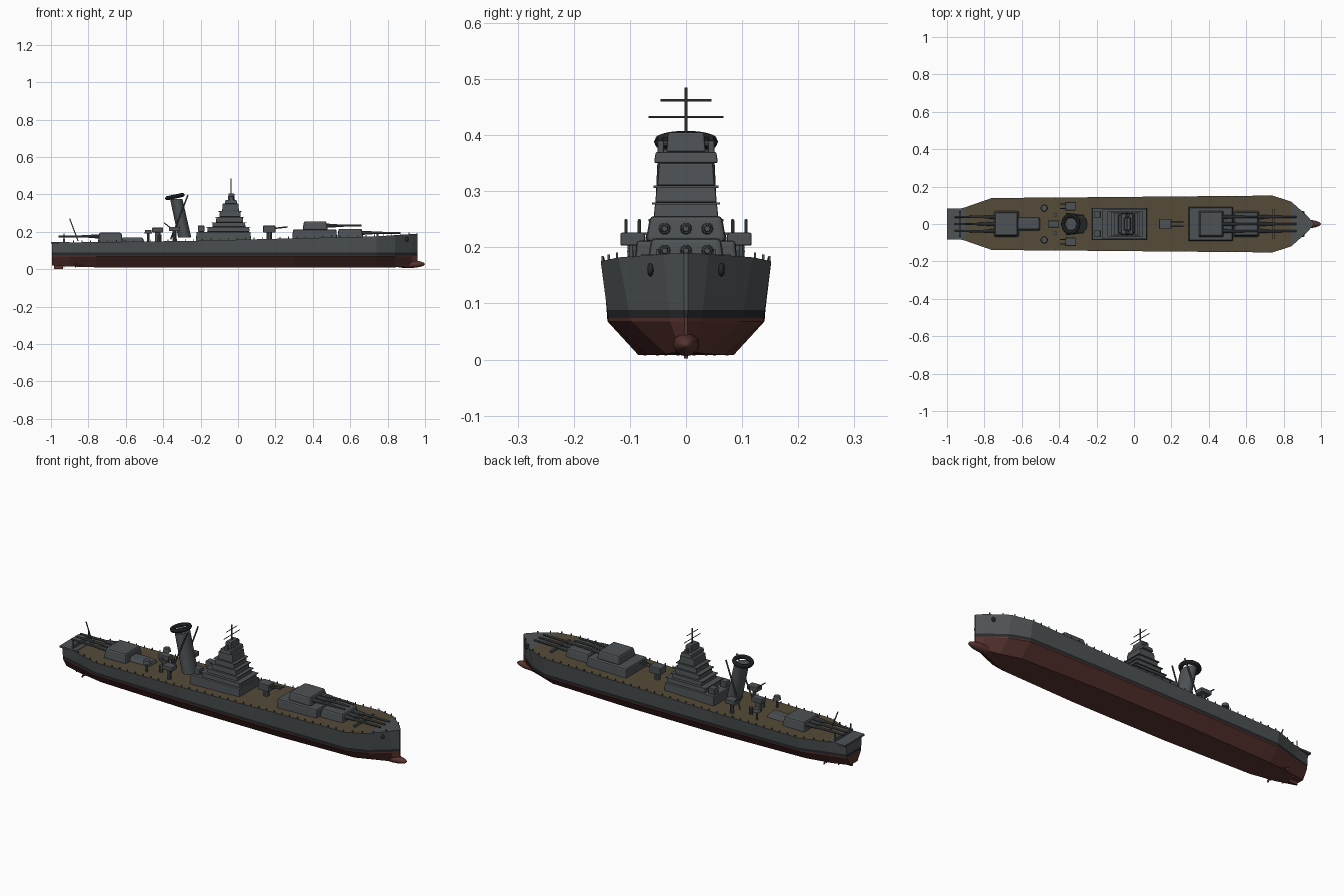
import bpy, bmesh, math
from mathutils import Vector

if "Cube" in bpy.data.objects:
    bpy.data.objects.remove(bpy.data.objects["Cube"])


def material(name, rgb):
    m = bpy.data.materials.new(name)
    m.diffuse_color = (*rgb, 1)
    m.use_nodes = True
    m.node_tree.nodes["Principled BSDF"].inputs["Base Color"].default_value = m.diffuse_color
    return m


GREY = material("ship_grey", (0.075, 0.085, 0.09))
RED = material("hull_red", (0.10, 0.035, 0.03))
BLACK = material("boot_black", (0.02, 0.022, 0.024))
WOOD = material("deck_wood", (0.09, 0.07, 0.04))


def make(name, verts, faces, mats, idx=None, bevel=0):
    me = bpy.data.meshes.new(name)
    me.from_pydata(verts, [], faces)
    for m in mats:
        me.materials.append(m)
    if idx:
        me.polygons.foreach_set("material_index", idx)
    bm = bmesh.new()
    bm.from_mesh(me)
    bmesh.ops.recalc_face_normals(bm, faces=bm.faces)
    bm.to_mesh(me)
    bm.free()
    ob = bpy.data.objects.new(name, me)
    bpy.context.collection.objects.link(ob)
    if bevel:
        mod = ob.modifiers.new("bevel", "BEVEL")
        mod.width, mod.segments = bevel, 2
    return ob


def box(name, x0, x1, hw, z0, z1, y=0, inset=0.0, bevel=0.003, mat=GREY):
    i = inset
    v = [(x0, y - hw, z0), (x1, y - hw, z0), (x1, y + hw, z0), (x0, y + hw, z0),
         (x0 + i, y - hw + i, z1), (x1 - i, y - hw + i, z1), (x1 - i, y + hw - i, z1), (x0 + i, y + hw - i, z1)]
    f = [(3, 2, 1, 0), (4, 5, 6, 7), (0, 1, 5, 4), (1, 2, 6, 5), (2, 3, 7, 6), (3, 0, 4, 7)]
    return make(name, v, f, [mat], bevel=bevel)


def tube(name, p, q, r, r2=None, n=10, mat=GREY):
    p, q = Vector(p), Vector(q)
    r2 = r if r2 is None else r2
    rot = (q - p).to_track_quat("Z", "Y")
    ring = [Vector((math.cos(a), math.sin(a), 0)) for a in [2 * math.pi * k / n for k in range(n)]]
    v = [p + rot @ (c * r) for c in ring] + [q + rot @ (c * r2) for c in ring]
    f = [(k, (k + 1) % n, (k + 1) % n + n, k + n) for k in range(n)]
    f += [tuple(range(n))[::-1], tuple(range(n, 2 * n))]
    return make(name, v, f, [mat])


def ball(name, loc, size, mat=GREY, rx=0):
    bpy.ops.mesh.primitive_uv_sphere_add(segments=16, ring_count=8, radius=1, location=loc, rotation=(rx, 0, 0))
    ob = bpy.context.object
    ob.name, ob.scale = name, size
    ob.data.materials.append(mat)
    bpy.ops.object.shade_smooth_by_angle()
    return ob


# Hull: x, deck half width, waterline half width, bottom half width, deck z, keel z
stations = [(-0.995, .066, .06, .03, .140, .020), (-0.9, .09, .085, .05, .143, .014),
            (-0.76, .139, .126, .07, .145, .010), (-0.25, .143, .136, .085, .151, .008),
            (0.3, .148, .14, .085, .165, .008), (0.74, .152, .138, .07, .175, .008),
            (0.84, .12, .098, .035, .182, .010), (0.93, .04, .028, .01, .188, .014),
            (0.96, .004, .003, .002, .190, .020)]
verts, faces, idx = [], [], []
for x, d, w, b, zd, zk in stations:
    half = [(b, zk), (w, .068), (w + (d - w) * .06, .074), (w + (d - w) * .18, .088), (d, zd)]
    verts += [(x, y, z) for y, z in half] + [(x, -y, z) for y, z in half[::-1]]
band = [RED, RED, BLACK, GREY, WOOD, GREY, BLACK, RED, RED, RED]
hull_mats = [GREY, RED, BLACK, WOOD]
for s in range(len(stations) - 1):
    for k in range(10):
        a, b = s * 10 + k, s * 10 + (k + 1) % 10
        faces.append((a, b, b + 10, a + 10))
        m = GREY if band[k] is WOOD and (s == 0 or s >= 6) else band[k]
        idx.append(hull_mats.index(m))
end = (len(stations) - 1) * 10
for o in (0, end):
    for k, m in enumerate((1, 1, 2, 0)):
        faces.append((o + k, o + k + 1, o + 8 - k, o + 9 - k))
        idx.append(m)
make("hull", verts, faces, hull_mats, idx)
ball("bow_bulb", (.91, 0, .027), (.09, .024, .021), RED)
box("stern_platform", -1, -.9, .083, .137, .146, bevel=0)


def edge(x):
    for a, b in zip(stations, stations[1:]):
        if a[0] <= x <= b[0]:
            t = (x - a[0]) / (b[0] - a[0])
            return a[1] + t * (b[1] - a[1]), a[4] + t * (b[4] - a[4])


# Deck edge posts, anchors, shafts, propellers
for s in (-1, 1):
    for k in range(40):
        x = -.88 + k * .046
        y, z = edge(x)
        box("deck_post", x - .002, x + .002, .002, z - .002, z + .01, y=s * (y - .003), bevel=0)
    ball("anchor", (.9, s * .063, .16), (.012, .006, .012), BLACK)
    for y, x in ((.062, -.86), (.025, -.92)):
        tube("propeller_shaft", (x + .16, s * y, .022), (x - .015, s * y, .02), .004, mat=RED)
        for k in range(3):
            a = k * 2 * math.pi / 3
            ball("propeller_blade", (x - .01, s * y - .01 * math.sin(a), .02 + .01 * math.cos(a)),
                 (.003, .007, .01), RED, a)
box("rudder", -.985, -.935, .004, .002, .045, bevel=0, mat=RED)


# Main battery
def turret(name, x0, x1, hw, z0, z1, gun_z, tip, gap):
    box(name, x0, x1, hw, z0, z1, inset=.008, bevel=.008)
    root = x1 - .01 if tip > x1 else x0 + .01
    step = math.copysign(.06, tip - root)
    for y in (-gap, 0, gap):
        tube(name + "_gun_sleeve", (root, y, gun_z), (root + step, y, gun_z), .011, .009)
        tube(name + "_gun", (root, y, gun_z), (tip, y, gun_z), .008, .005)


box("forward_gun_house", .29, .53, .092, .16, .212, inset=.004, bevel=.006)
turret("upper_forward_turret", .345, .48, .072, .21, .256, .233, .66, .038)
turret("lower_forward_turret", .53, .67, .07, .165, .216, .194, .87, .038)
turret("aft_turret", -.75, -.615, .07, .14, .195, .175, -.96, .038)
box("aft_deckhouse", -.63, -.5, .035, .145, .168, inset=.01)
box("gun_rest", -.935, -.925, .07, .143, .16, bevel=0)
for y in (-.065, .065):
    tube("gun_rest_post", (-.93, y, .14), (-.93, y, .19), .003)
tube("stern_staff", (-.855, 0, .15), (-.9, 0, .27), .003)
box("breakwater", .74, .75, .08, .17, .187, bevel=0)

# Stepped bridge tower
tiers = [(-.225, .07, .087, .145, .2), (-.165, .062, .074, .2, .226), (-.138, .04, .064, .226, .25),
         (-.118, .028, .058, .25, .28), (-.1, .015, .055, .28, .31), (-.085, .005, .051, .31, .35),
         (-.07, -.005, .057, .35, .37), (-.054, -.017, .035, .37, .405)]
for x0, x1, hw, z0, z1 in tiers:
    box("bridge_tier", x0, x1, hw, z0, z1, inset=.003)
    if .2 < z1 < .34:
        box("bridge_ledge", x0 - .005, x1 + .005, hw + .003, z1 - .004, z1, bevel=0)
for s in (-1, 1):
    box("signal_lamp", -.045, -.025, .006, .36, .39, y=s * .045)
tube("rangefinder", (-.035, -.052, .385), (-.035, .052, .385), .006)
tube("bridge_mast", (-.037, 0, .4), (-.037, 0, .485), .003)
for z, w in ((.432, .067), (.462, .045)):
    tube("mast_yard", (-.037, -w, z), (-.037, w, z), .002)

# Raked oval funnel with a wide dark cap
n, rings = 24, [(-.285, .17, .035, .046), (-.33, .375, .033, .046)]
fv = [(cx + rx * math.cos(2 * math.pi * k / n), ry * math.sin(2 * math.pi * k / n), z)
      for cx, z, rx, ry in rings for k in range(n)]
ff = [(k, (k + 1) % n, (k + 1) % n + n, k + n) for k in range(n)]
make("funnel", fv, ff + [tuple(range(n))[::-1], tuple(range(n, 2 * n))], [GREY])
bpy.ops.mesh.primitive_torus_add(major_segments=24, minor_segments=8, major_radius=.042, minor_radius=.011,
                                 location=(-.338, 0, .388), rotation=(0, math.radians(-12), 0))
cap = bpy.context.object
cap.name, cap.scale = "funnel_cap", (1, 1.08, 1)
cap.data.materials.append(BLACK)
for s in (-1, 1):
    tube("aft_tripod_leg", (-.36, s * .056, .16), (-.268, s * .045, .395), .004)

# Secondary mounts and deck fittings
for s in (-1, 1):
    tube("mount_pedestal", (-.34, s * .095, .14), (-.34, s * .095, .205), .01)
    box("secondary_mount", -.37, -.31, .022, .203, .226, y=s * .095)
    for dy in (-.012, .012):
        tube("secondary_gun", (-.36, s * .095 + dy, .22), (-.395, s * .095 + dy, .248), .003)
    tube("light_mount_post", (-.48, s * .085, .14), (-.48, s * .085, .195), .006)
    tube("light_mount", (-.48, s * .085, .192), (-.48, s * .085, .21), .02, .016, n=12)
    box("stern_side_tower_box", -.215, -.18, .018, .2, .233, y=s * .05)
    tube("deck_vent", (-.42, s * .05, .14), (-.42, s * .05, .185), .01)
box("aft_director_base", -.445, -.415, .01, .145, .2)
box("aft_director", -.46, -.4, .018, .197, .222)
tube("forward_director_post", (.168, 0, .15), (.168, 0, .2), .015)
box("forward_director", .135, .2, .027, .196, .233)
for y in (-.012, .012):
    tube("forward_director_gun", (.195, y, .218), (.265, y, .226), .004)
